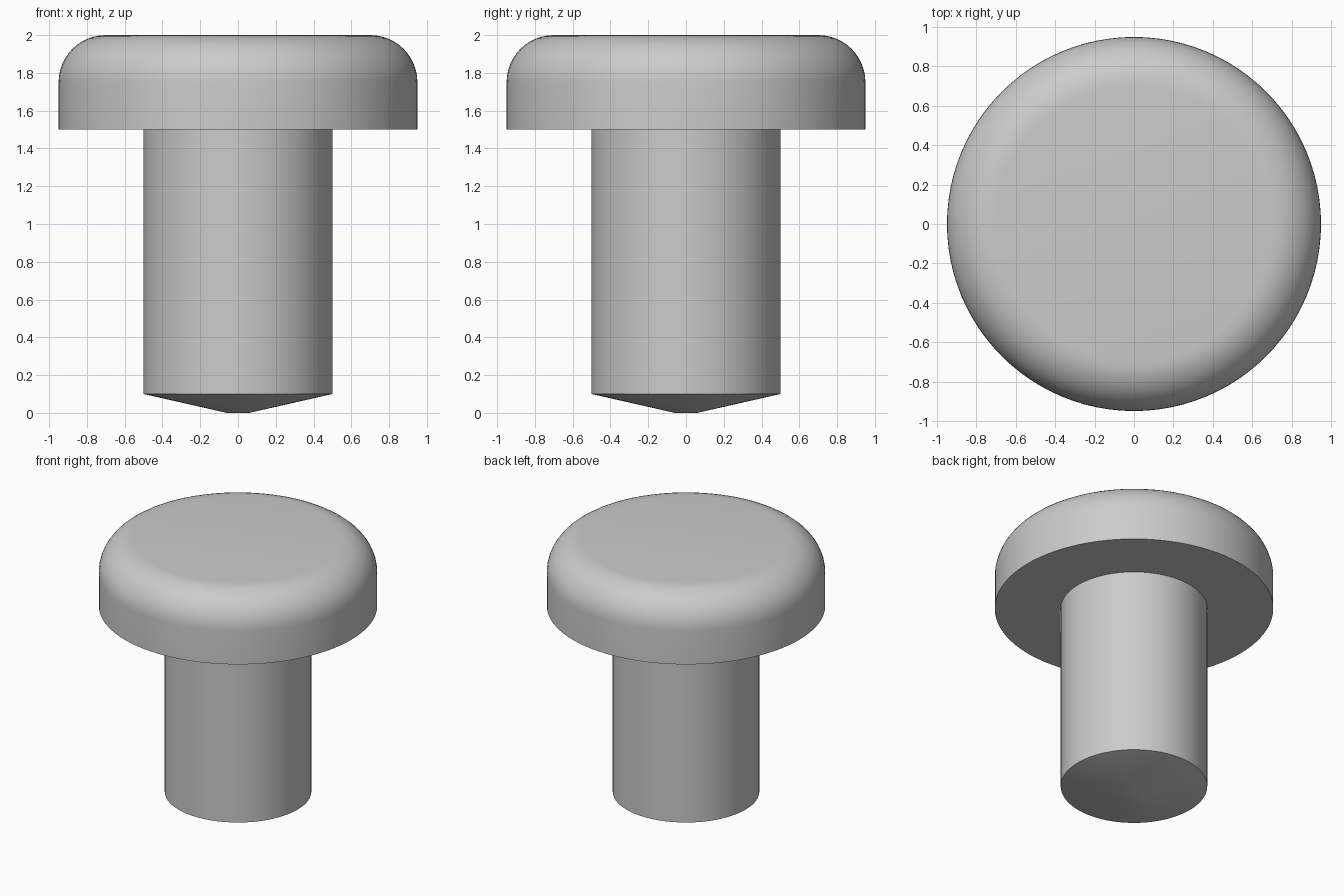
import bpy
import bmesh
import math

SIDES = 96

cube = bpy.data.objects.get("Cube")
if cube:
    bpy.data.objects.remove(cube, do_unlink=True)

grey = bpy.data.materials.new("light_grey")
grey.use_nodes = True
colour = (0.6, 0.6, 0.6, 1)
grey.diffuse_color = colour
grey.node_tree.nodes["Principled BSDF"].inputs["Base Color"].default_value = colour


def lathe(name, profile):
    """Turn a (radius, height) profile around z, with flat end caps."""
    bm = bmesh.new()
    rings = []
    for radius, z in profile:
        angles = [math.tau * i / SIDES for i in range(SIDES)]
        rings.append([bm.verts.new((radius * math.cos(a), radius * math.sin(a), z))
                      for a in angles])
    for low, high in zip(rings, rings[1:]):
        for i in range(SIDES):
            j = (i + 1) % SIDES
            bm.faces.new((low[i], low[j], high[j], high[i]))
    bm.faces.new(rings[0][::-1])
    bm.faces.new(rings[-1])
    mesh = bpy.data.meshes.new(name)
    bm.to_mesh(mesh)
    bm.free()
    mesh.materials.append(grey)
    obj = bpy.data.objects.new(name, mesh)
    bpy.context.collection.objects.link(obj)
    bpy.ops.object.select_all(action="DESELECT")
    obj.select_set(True)
    bpy.context.view_layer.objects.active = obj
    bpy.ops.object.shade_smooth_by_angle(angle=math.radians(30))
    return obj


# Straight shaft with a shallow, blunt conical tip
lathe("shaft", [(0.06, 0), (0.5, 0.1), (0.5, 1.5)])

# Wide head with a rounded upper rim
ROUND = 0.25
STEPS = 12
rim = []
for k in range(STEPS + 1):
    a = math.pi / 2 * k / STEPS
    rim.append((0.70 + ROUND * math.cos(a), 1.75 + ROUND * math.sin(a)))
lathe("head", [(0.95, 1.5)] + rim)
